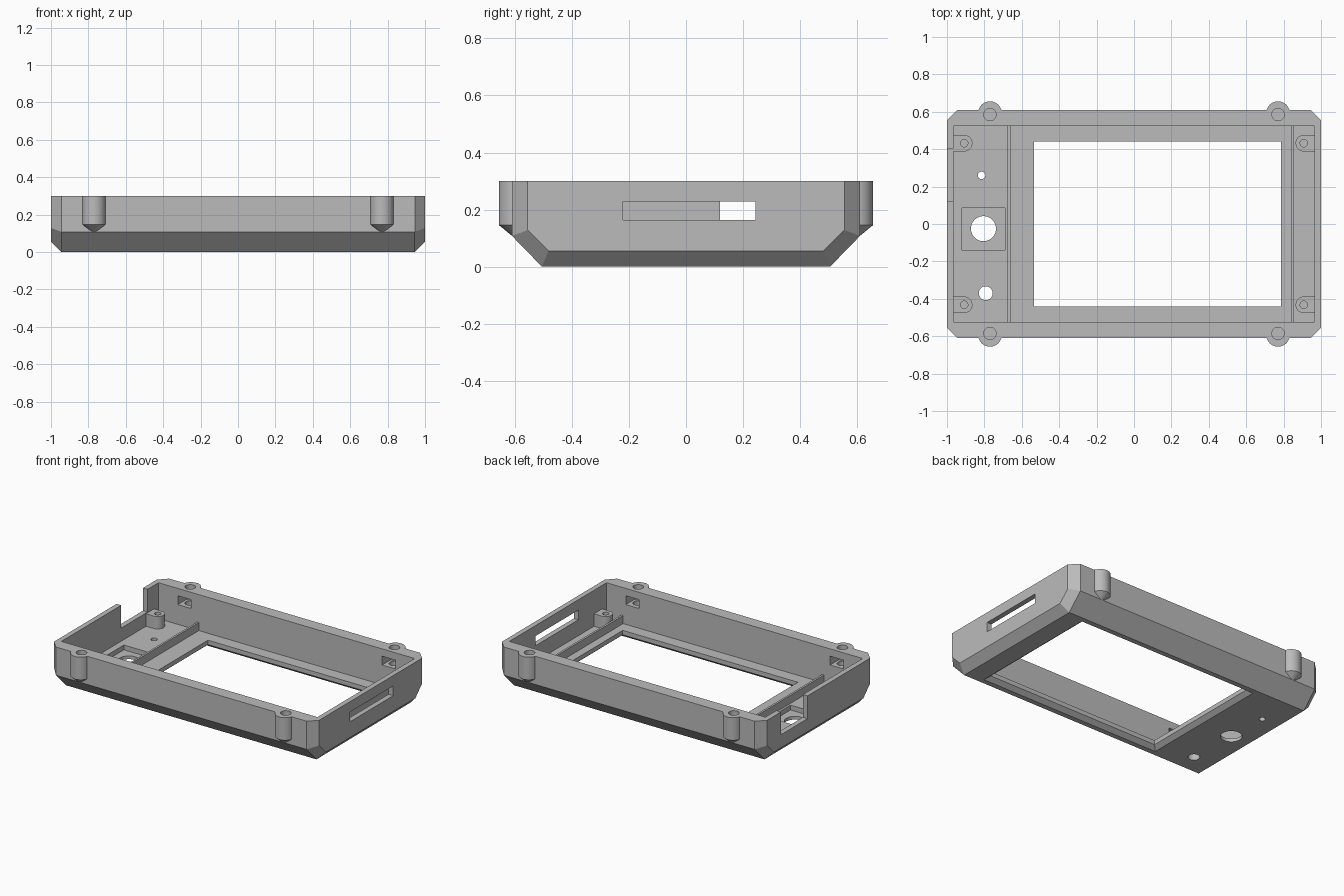
import bpy, bmesh
from mathutils import Matrix

cube = bpy.data.objects.get("Cube")
if cube:
    bpy.data.objects.remove(cube, do_unlink=True)

grey = bpy.data.materials.new("plain grey")
grey.use_nodes = True
colour = (0.5, 0.5, 0.5, 1)
grey.diffuse_color = colour
grey.node_tree.nodes["Principled BSDF"].inputs["Base Color"].default_value = colour

FLOOR, TOP = 0.055, 0.30


def finish(name, bm):
    bmesh.ops.recalc_face_normals(bm, faces=bm.faces)
    mesh = bpy.data.meshes.new(name)
    bm.to_mesh(mesh)
    bm.free()
    mesh.materials.append(grey)
    ob = bpy.data.objects.new(name, mesh)
    bpy.context.collection.objects.link(ob)
    return ob


def hull(name, points):
    bm = bmesh.new()
    for p in points:
        bm.verts.new(p)
    out = bmesh.ops.convex_hull(bm, input=bm.verts)
    loose = [g for g in out["geom_interior"] if isinstance(g, bmesh.types.BMVert)]
    bmesh.ops.delete(bm, geom=loose, context="VERTS")
    bmesh.ops.dissolve_limit(bm, angle_limit=0.001, verts=bm.verts, edges=bm.edges)
    return finish(name, bm)


def box(name, xs, ys, zs):
    return hull(name, [(x, y, z) for x in xs for y in ys for z in zs])


def cone(name, x, y, z0, z1, r0, r1=None, sides=40):
    bm = bmesh.new()
    bmesh.ops.create_cone(bm, cap_ends=True, segments=sides, radius1=r0,
                          radius2=r0 if r1 is None else r1, depth=z1 - z0,
                          matrix=Matrix.Translation((x, y, (z0 + z1) / 2)))
    return finish(name, bm)


def combine(target, tool, operation):
    mod = target.modifiers.new("combine", "BOOLEAN")
    mod.operation, mod.solver, mod.object = operation, "EXACT", tool
    bpy.ops.object.select_all(action="DESELECT")
    bpy.context.view_layer.objects.active = target
    target.select_set(True)
    bpy.ops.object.modifier_apply(modifier=mod.name)
    bpy.data.objects.remove(tool, do_unlink=True)


# Outer shell: section with sloped lower edges, chamfered at both ends
outer = [(0.61, TOP), (0.61, 0.108), (0.505, 0)]
inset = [(0.555, TOP), (0.555, 0.128), (0.482, 0.055)]
case = hull("case", [(sx * x, sy * y, z) for x, section in ((0.945, outer), (1, inset))
                     for y, z in section for sx in (-1, 1) for sy in (-1, 1)])

corners = [(sx, sy) for sx in (-1, 1) for sy in (-1, 1)]

# Screw bosses on the long sides, tapered below
for sx, sy in corners:
    x, y = sx * 0.77, sy * 0.593
    combine(case, cone("boss", x, y, 0.146, TOP, 0.063), "UNION")
    combine(case, cone("boss_taper", x, y, 0.095, 0.146, 0.001, 0.063), "UNION")

# Main cavity
combine(case, box("cavity", (-0.965, 0.965), (-0.523, 0.523), (FLOOR, 0.4)), "DIFFERENCE")

# Screw holes and the nut pockets that cross them
for sx, sy in corners:
    x = sx * 0.77
    combine(case, cone("screw_hole", x, sy * 0.585, 0.13, 0.4, 0.033, sides=32), "DIFFERENCE")
    combine(case, box("nut_pocket", (x - 0.05, x + 0.05), (sy * 0.5, sy * 0.617),
                      (0.19, 0.25)), "DIFFERENCE")

# Display window, straight inside and flared towards the outer face
x0, x1, y, flare = -0.535, 0.785, 0.44, 0.03
combine(case, box("window", (x0, x1), (-y, y), (-0.1, 0.1)), "DIFFERENCE")
rings = ((0.025, 0), (0, flare), (-0.02, flare))
combine(case, hull("window_flare", [(px, s * (y + f), z) for z, f in rings
                                    for px in (x0 - f, x1 + f) for s in (-1, 1)]), "DIFFERENCE")

# Card slot in one end wall, open notch in the other
combine(case, box("card_slot", (0.9, 1.1), (-0.22, 0.243), (0.163, 0.229)), "DIFFERENCE")
combine(case, box("cable_notch", (-1.1, -0.9), (0.12, 0.405), (0.145, 0.4)), "DIFFERENCE")

# Control panel: square recess and three round holes
combine(case, box("control_recess", (-0.92, -0.69), (-0.14, 0.085), (0.022, 0.1)), "DIFFERENCE")
for x, y, r in ((-0.805, -0.025, 0.067), (-0.815, 0.26, 0.02), (-0.793, -0.37, 0.037)):
    combine(case, cone("control_hole", x, y, -0.1, 0.1, r), "DIFFERENCE")

# Board standoffs joined to the end walls
for sx, sy in corners:
    x, y, r = sx * 0.908, sy * 0.432, 0.044
    post = cone("standoff", x, y, FLOOR - 0.01, 0.14, r)
    combine(post, box("standoff_web", (x, sx * 0.975), (y - r, y + r), (FLOOR - 0.01, 0.14)), "UNION")
    combine(post, cone("pilot_hole", x, y, 0.07, 0.2, 0.02, sides=24), "DIFFERENCE")
    combine(case, post, "UNION")

# Thin ribs across the floor
for x in (-0.668, 0.847):
    combine(case, box("rib", (x - 0.007, x + 0.007), (-0.53, 0.53), (FLOOR - 0.01, 0.11)), "UNION")

bpy.ops.object.select_all(action="DESELECT")
case.select_set(True)
bpy.context.view_layer.objects.active = case
bpy.ops.object.shade_smooth_by_angle(angle=0.4)
